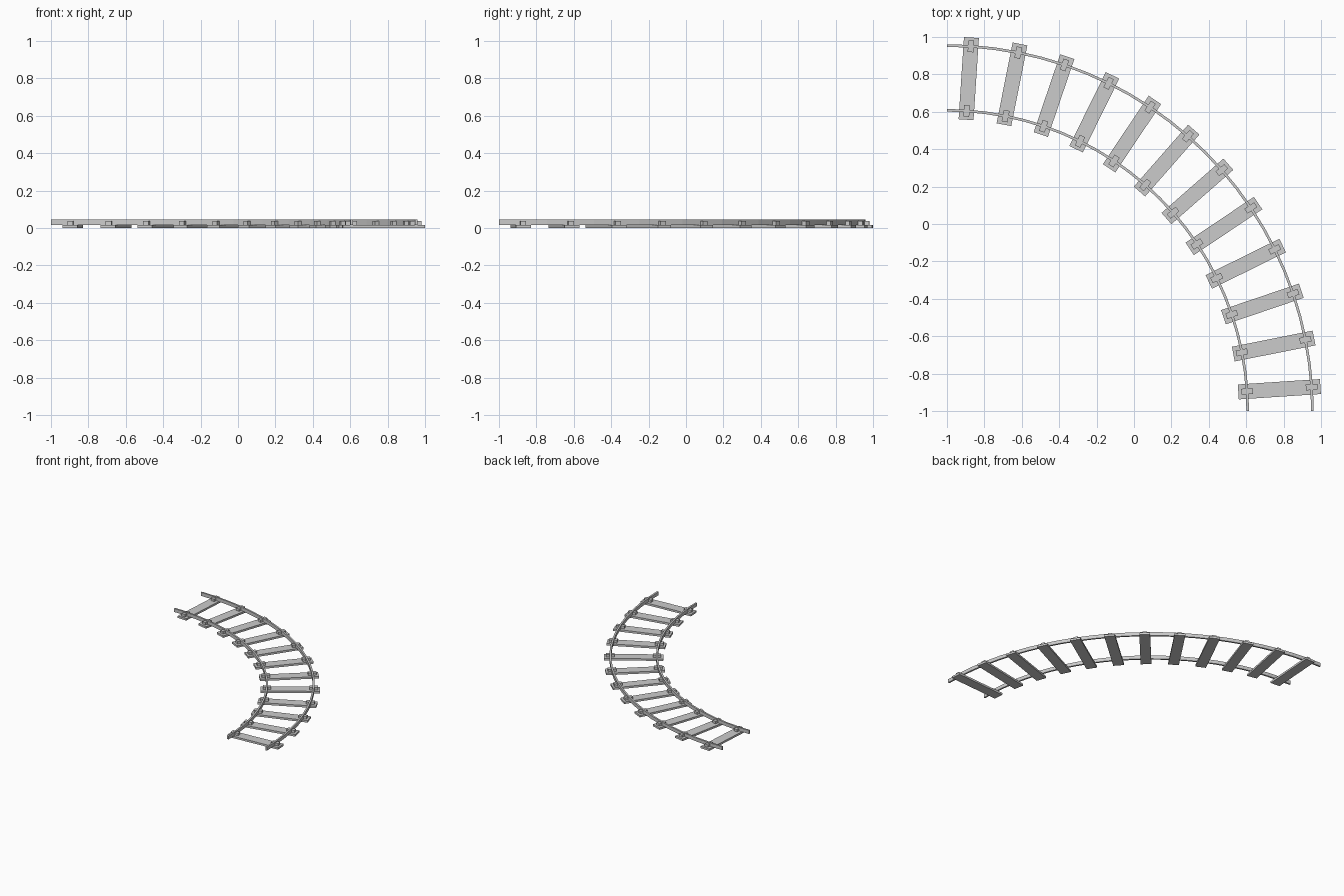
import bpy, bmesh
from math import radians, cos, sin
from mathutils import Matrix, Vector

if "Cube" in bpy.data.objects:
    bpy.data.objects.remove(bpy.data.objects["Cube"])

CENTRE = Vector((-1, -1, 0))      # centre of the quarter-circle bend
TIES, SEGMENTS = 12, 24
INNER, OUTER = 1.608, 1.954       # rail radii


def make_object(name, bm):
    bmesh.ops.recalc_face_normals(bm, faces=bm.faces)
    mesh = bpy.data.meshes.new(name)
    bm.to_mesh(mesh)
    bm.free()
    obj = bpy.data.objects.new(name, mesh)
    bpy.context.collection.objects.link(obj)
    return obj


def radial_box(name, radius, angle, size, z):
    """Box whose x axis points away from the bend centre."""
    bm = bmesh.new()
    matrix = (Matrix.Translation(CENTRE) @ Matrix.Rotation(angle, 4, 'Z')
              @ Matrix.Translation((radius, 0, z + size[2] / 2))
              @ Matrix.Diagonal((*size, 1)))
    bmesh.ops.create_cube(bm, size=1, matrix=matrix)
    return make_object(name, bm)


def rail(name, radius, width=0.014, bottom=0.016, top=0.044):
    """Rectangular section swept through the quarter circle."""
    profile = [(-width / 2, bottom), (width / 2, bottom),
               (width / 2, top), (-width / 2, top)]
    bm = bmesh.new()
    rings = []
    for i in range(SEGMENTS + 1):
        a = radians(90 * i / SEGMENTS)
        rings.append([bm.verts.new(CENTRE + Vector(((radius + r) * cos(a),
                                                    (radius + r) * sin(a), z)))
                      for r, z in profile])
    for a, b in zip(rings, rings[1:]):
        for j in range(4):
            k = (j + 1) % 4
            bm.faces.new((a[j], a[k], b[k], b[j]))
    bm.faces.new(rings[0])
    bm.faces.new(rings[-1])
    return make_object(name, bm)


# Rails
rail("inner_rail", INNER)
rail("outer_rail", OUTER)

# Sleepers with a rail fastening under each rail
for i in range(TIES):
    angle = radians(90 * (i + 0.5) / TIES)
    radial_box(f"sleeper_{i + 1}", 1.781, angle, (0.44, 0.08, 0.016), 0)
    for side, radius in (("inner", INNER), ("outer", OUTER)):
        radial_box(f"{side}_fastening_{i + 1}", radius, angle,
                   (0.062, 0.031, 0.02), 0.016)
